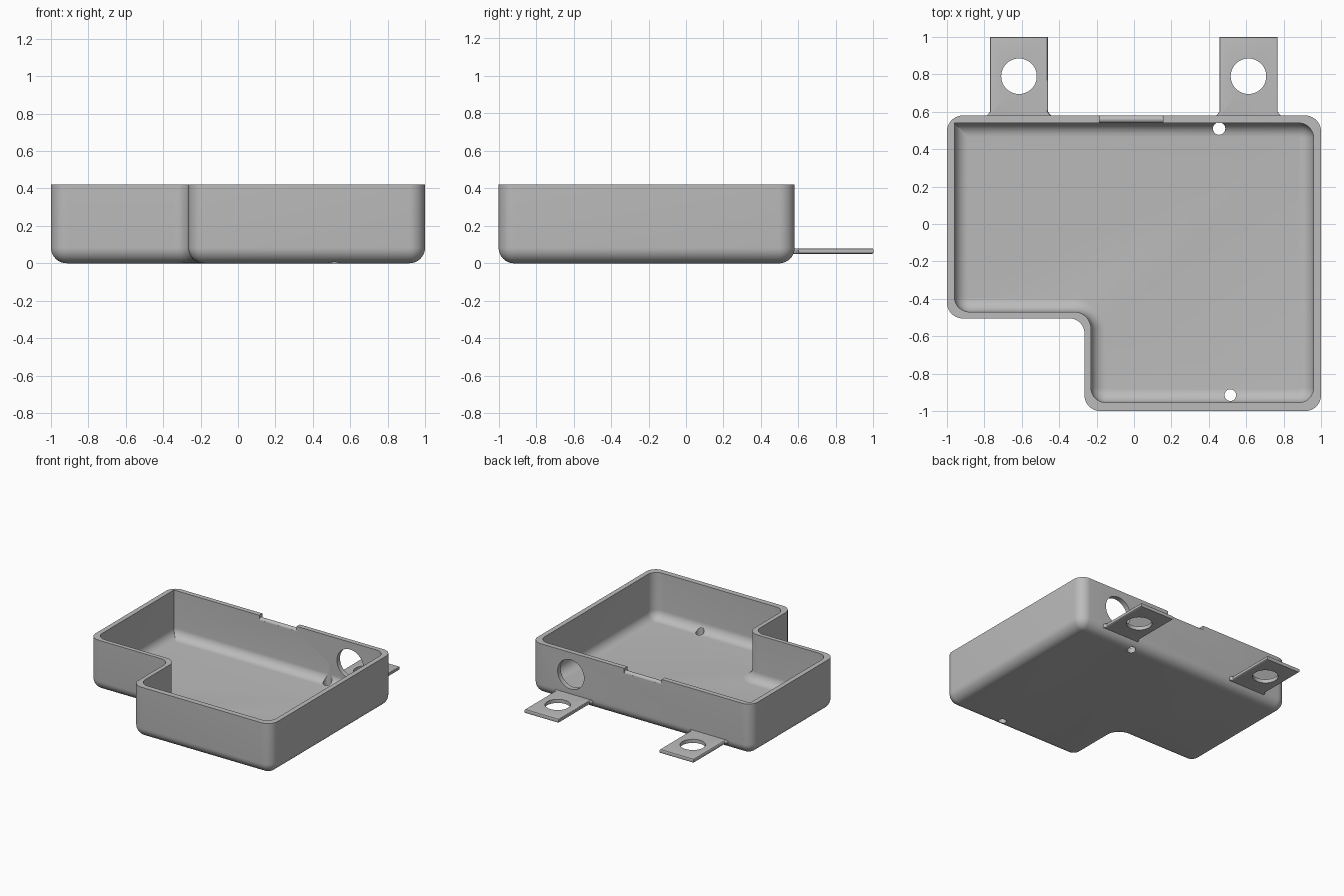
import bpy, bmesh
from math import pi, sin, cos, radians
from mathutils import Vector, Matrix

cube = bpy.data.objects.get("Cube")
if cube:
    bpy.data.objects.remove(cube)

grey = bpy.data.materials.new("plain grey")
grey.use_nodes = True
colour = (0.5, 0.5, 0.5, 1)
grey.diffuse_color = colour
grey.node_tree.nodes["Principled BSDF"].inputs["Base Color"].default_value = colour

HEIGHT, FLOOR, STEPS = 0.42, 0.04, 10


def finish(bm, name):
    bmesh.ops.recalc_face_normals(bm, faces=bm.faces)
    mesh = bpy.data.meshes.new(name)
    bm.to_mesh(mesh)
    bm.free()
    mesh.materials.append(grey)
    ob = bpy.data.objects.new(name, mesh)
    bpy.context.collection.objects.link(ob)
    return ob


def outline(corners, inset):
    """Rounded polygon moved inward by inset; corners are (x, y, radius)."""
    points = []
    for i, (x, y, radius) in enumerate(corners):
        here = Vector((x, y))
        before = (here - Vector(corners[i - 1][:2])).normalized()
        after = (Vector(corners[(i + 1) % len(corners)][:2]) - here).normalized()
        turn = 1 if before.cross(after) > 0 else -1
        r = max(radius - turn * inset, 0.001)
        corner = here + turn * inset * (after - before)
        centre = corner + r * (after - before)
        for k in range(STEPS + 1):
            a = k / STEPS * pi / 2
            points.append(centre + r * (before * sin(a) - after * cos(a)))
    return points


def ring(bm, corners, inset, z):
    return [bm.verts.new((p.x, p.y, z)) for p in outline(corners, inset)]


def cylinder(name, radius, depth, place, axis="Z"):
    bm = bmesh.new()
    turn = {"X": Matrix.Rotation(pi / 2, 4, "Y"),
            "Y": Matrix.Rotation(pi / 2, 4, "X"), "Z": Matrix()}[axis]
    bmesh.ops.create_cone(bm, cap_ends=True, segments=48, radius1=radius,
                          radius2=radius, depth=depth,
                          matrix=Matrix.Translation(place) @ turn)
    return finish(bm, name)


def cut(target, cutter):
    mod = target.modifiers.new("cut", "BOOLEAN")
    mod.operation, mod.solver, mod.object = "DIFFERENCE", "EXACT", cutter
    with bpy.context.temp_override(object=target, active_object=target):
        bpy.ops.object.modifier_apply(modifier=mod.name)
    bpy.data.objects.remove(cutter)


def smooth(ob):
    bpy.ops.object.select_all(action="DESELECT")
    ob.select_set(True)
    bpy.context.view_layer.objects.active = ob
    bpy.ops.object.shade_smooth_by_angle(angle=radians(30))


# Tray: stacked outlines run up the outside, over the rim and down the inside
outer = [(-1, 0.58, 0.085), (-1, -0.505, 0.085), (-0.265, -0.505, 0.08),
         (-0.265, -1, 0.085), (1, -1, 0.085), (1, 0.58, 0.085)]
inner = [(-0.96, 0.54, 0.002), (-0.96, -0.47, 0.08), (-0.23, -0.47, 0.09),
         (-0.23, -0.955, 0.08), (0.96, -0.955, 0.08), (0.96, 0.54, 0.08)]


def fillet_rings(bm, corners, radius, base):
    angles = [k / STEPS * pi / 2 for k in range(STEPS + 1)]
    return [ring(bm, corners, radius * (1 - sin(a)), base + radius * (1 - cos(a)))
            for a in angles]


bm = bmesh.new()
rings = fillet_rings(bm, outer, 0.084, 0)
rings += [ring(bm, outer, 0, HEIGHT), ring(bm, inner, 0, HEIGHT)]
rings += reversed(fillet_rings(bm, inner, 0.075, FLOOR))
for low, high in zip(rings, rings[1:]):
    for i in range(len(low)):
        bm.faces.new((low[i - 1], low[i], high[i], high[i - 1]))
bm.faces.new(rings[0])
bm.faces.new(rings[-1])
tray = finish(bm, "tray")

# Cable hole in the back wall and two drain holes in the floor
cut(tray, cylinder("cable_cutter", 0.12, 0.2, (0.64, 0.56, 0.24), "Y"))
cut(tray, cylinder("drain_cutter", 0.033, 0.3, (0.455, 0.51, 0.05)))
cut(tray, cylinder("drain_cutter", 0.031, 0.3, (0.515, -0.915, 0.05)))

# Shallow gap in the back rim, with a rounded lip along it
bm = bmesh.new()
bmesh.ops.create_cube(bm, size=1, matrix=Matrix.Translation((-0.015, 0.56, HEIGHT))
                      @ Matrix.Diagonal((0.34, 0.1, 0.08, 1)))
cut(tray, finish(bm, "gap_cutter"))
smooth(tray)
smooth(cylinder("rim_lip", 0.02, 0.34, (-0.015, 0.56, 0.377), "X"))

# Mounting tabs: flat plates flared at the wall, rounded top and bottom edges
for side, x in (("left", 0.612), ("right", -0.615)):
    half = [(0.175, 0.55), (0.17, 0.582), (0.155, 0.6), (0.155, 1)]
    bm = bmesh.new()
    plan = half + [(-px, py) for px, py in reversed(half)]
    face = bm.faces.new([bm.verts.new((x + px, py, 0.05)) for px, py in plan])
    grown = bmesh.ops.extrude_face_region(bm, geom=[face])["geom"]
    bmesh.ops.translate(bm, vec=(0, 0, 0.03),
                        verts=[v for v in grown if isinstance(v, bmesh.types.BMVert)])
    rims = [e for e in bm.edges if abs(e.verts[0].co.z - e.verts[1].co.z) < 0.001]
    bmesh.ops.bevel(bm, geom=rims, offset=0.008, segments=3, profile=0.5,
                    affect="EDGES")
    tab = finish(bm, side + "_mounting_tab")
    cut(tab, cylinder("screw_cutter", 0.095, 0.2, (x, 0.79, 0.065)))
    smooth(tab)
